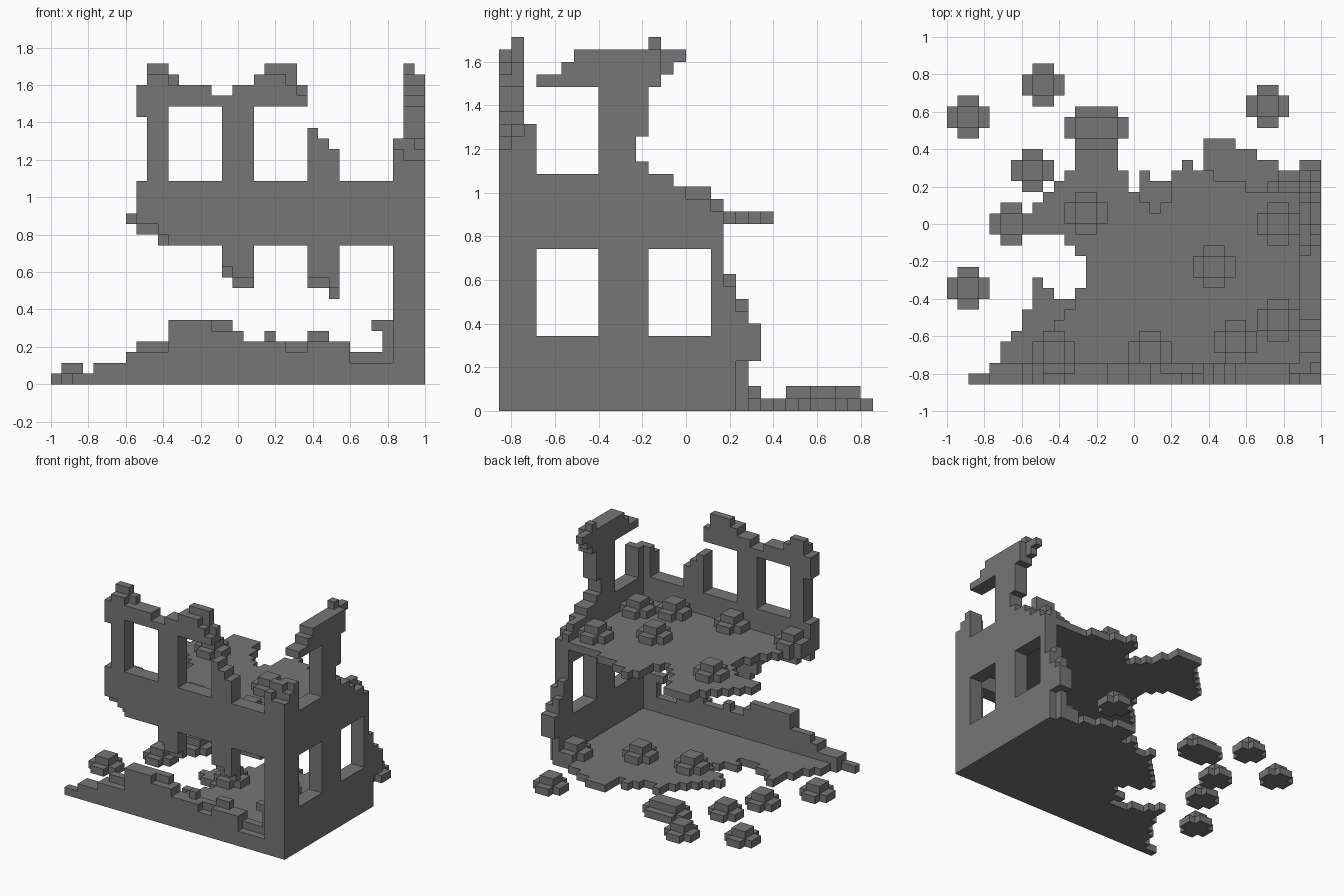
import bpy, bmesh
from mathutils import Vector

cube = bpy.data.objects.get("Cube")
if cube:
    bpy.data.objects.remove(cube, do_unlink=True)

V = 2 / 35                      # edge of one block; the grid is 35 x 30 x 30
ORIGIN = Vector((-1, -15 * V, 0))

stone = bpy.data.materials.new("grey_stone")
stone.use_nodes = True
GREY = (0.18, 0.18, 0.18, 1)
stone.diffuse_color = GREY
bsdf = stone.node_tree.nodes["Principled BSDF"]
bsdf.inputs["Base Color"].default_value = GREY
bsdf.inputs["Roughness"].default_value = 1.0


def box(i0, i1, j0, j1, k0, k1):
    """Blocks in a half-open index range."""
    return {(i, j, k) for i in range(i0, i1) for j in range(j0, j1) for k in range(k0, k1)}


# outward direction and corner order of the six block sides
SIDES = []
for axis in range(3):
    a, b = (axis + 1) % 3, (axis + 2) % 3
    for s in (0, 1):
        n = [0, 0, 0]
        n[axis] = 2 * s - 1
        ring = []
        for p, q in ((0, 0), (1, 0), (1, 1), (0, 1)):
            c = [0, 0, 0]
            c[axis], c[a], c[b] = s, p, q
            ring.append(tuple(c))
        SIDES.append((tuple(n), ring if s else ring[::-1]))


def build(name, blocks):
    """Turn a set of blocks into one clean shell."""
    bm = bmesh.new()
    verts = {}

    def vert(co):
        if co not in verts:
            verts[co] = bm.verts.new(ORIGIN + Vector(co) * V)
        return verts[co]

    for c in sorted(blocks):
        for n, ring in SIDES:
            if tuple(x + y for x, y in zip(c, n)) not in blocks:
                bm.faces.new([vert(tuple(x + y for x, y in zip(c, r))) for r in ring])
    bmesh.ops.dissolve_limit(bm, angle_limit=0.01, verts=bm.verts[:], edges=bm.edges[:])
    mesh = bpy.data.meshes.new(name)
    bm.to_mesh(mesh)
    bm.free()
    mesh.materials.append(stone)
    ob = bpy.data.objects.new(name, mesh)
    bpy.context.collection.objects.link(ob)
    return ob


# --- front wall: outer layer (j = 0) is a little more broken than the inner one
LOW = ("00112223333666655544443344442222",
       "00002223444666666544544455443336")
TOPS = ([29, 29, 28, 28, 28, 28, 27, 27, 28, 28, 29, 29, 29, 28, 27, 24, 23, 22],
        [30, 30, 29, 28, 28, 28, 27, 27, 28, 28, 29, 30, 30, 30, 28, 24, 23, 22])
wall = set()
for j in (0, 1):
    e = 1 - j                                   # extra erosion of the outer layer
    for i, h in enumerate(LOW[j]):              # broken parapet at the ground
        wall |= box(i, i + 1, j, j + 1, 0, int(h))
    wall |= box(11, 33, j, j + 1, 13, 19)       # band between the storeys
    wall |= box(8, 10, j, j + 1, 14 + e, 19) | box(10, 11, j, j + 1, 13 + e, 19)
    for n, top in enumerate(TOPS[j]):           # upper storey
        wall |= box(9 + n, 10 + n, j, j + 1, 19, top)
    wall |= box(8, 9, j, j + 1, 25, 28)
    for i, low in ((16, 10), (17, 9), (18, 9), (24, 9), (25, 9), (26, 8)):
        wall |= box(i, i + 1, j, j + 1, low + e, 13)   # hanging window posts
    wall |= box(32, 33, j, j + 1, 0, 22 + j)    # corner pier
wall |= box(30, 32, 1, 2, 5, 6)
for i0, i1 in ((11, 16), (19, 24)):             # upper windows
    wall -= box(i0, i1, 0, 2, 19, 26)
build("front_wall", wall)

# --- side wall: depth of each course, inner and outer layer
INNER = [20] * 4 + [21] * 3 + [20] * 2 + [19] * 2 + [18] * 6 + [17, 14]
OUTER = [19] * 4 + [21] * 3 + [20, 19, 19] + [18] * 6 + [17, 15, 14]
side = set()
for i, depths in ((33, INNER), (34, OUTER)):
    for k, d in enumerate(depths):
        side |= box(i, i + 1, 0, d, k, k + 1)
    side |= box(i, i + 1, 0, 1, 19, 21) | box(i, i + 1, 1, 2, 19, 22)
    side |= box(i, i + 1, 2, 3, 19, 23)
    side |= box(i, i + 1, 8, 11, 19, 26) | box(i, i + 1, 11, 12, 19, 20)
    side |= box(i, i + 1, 11, 12, 22, 26)
    side |= box(i, i + 1, 3, 13, 26, 27) | box(i, i + 1, 5, 13, 27, 28)
    side |= box(i, i + 1, 6, 13, 28, 29)
side |= box(33, 34, 13, 14, 27, 28) | box(33, 34, 13, 15, 28, 29) | box(33, 34, 12, 13, 29, 30)
side |= box(33, 34, 1, 2, 22, 23)
for j0, j1 in ((3, 8), (12, 17)):               # lower windows
    side -= box(33, 35, j0, j1, 6, 13)
build("side_wall", side)


def floor(name, k, starts, ends, extra=frozenset()):
    """Slab one block thick: first column of each row, last row of each column."""
    cells = set(extra)
    for j, i0 in enumerate(starts):
        for i in range(i0, 33):
            reach = next(d for last, d in ends if i <= last)
            if j < reach:
                cells.add((i, j, k))
    build(name, cells)


floor("ground_floor", 0,
      [4, 4, 5, 5, 6, 7, 7, 15, 14, 16, 17, 16, 14, 13, 14, 15, 16, 17, 18, 18, 22, 24, 24],
      [(18, 20), (20, 19), (21, 20), (22, 21), (23, 20), (26, 23), (28, 22), (30, 21), (32, 20)],
      box(8, 12, 7, 8, 0, 1) | box(8, 10, 8, 9, 0, 1) | box(8, 9, 9, 10, 0, 1))
floor("upper_floor", 15,
      [8, 8, 8, 8, 9, 10, 11, 12, 12, 13, 13, 13, 12, 11, 7, 7, 8, 9, 10, 11, 12, 12],
      [(15, 22), (16, 20), (17, 18), (18, 17), (19, 16), (20, 17), (21, 20), (22, 21),
       (24, 20), (27, 19), (32, 18)])


def rubble(name, i, j, k, w=4, d=4):
    """Two-tier heap with its lower corners missing."""
    heap = box(i, i + w, j + 1, j + d - 1, k, k + 1) | box(i + 1, i + w - 1, j, j + d, k, k + 1)
    heap |= box(i + 1, i + w - 1, j + 1, j + d - 1, k + 1, k + 2)
    build(name, heap)


# --- rubble outside the walls and on both storeys
HEAPS = {
    "outer_rubble": (0, [(7, 26), (0, 23), (6, 18), (4, 13), (0, 7), (28, 24)]),
    "ground_rubble": (1, [(23, 12), (16, 11), (30, 16)]),
    "upper_rubble": (16, [(11, 14), (29, 13), (23, 9), (29, 4), (8, 1), (17, 1), (25, 2)]),
}
for name, (k, spots) in HEAPS.items():
    for n, (i, j) in enumerate(spots):
        rubble(f"{name}_{n + 1}", i, j, k)
rubble("large_rubble", 11, 22, 0, 6, 4)
